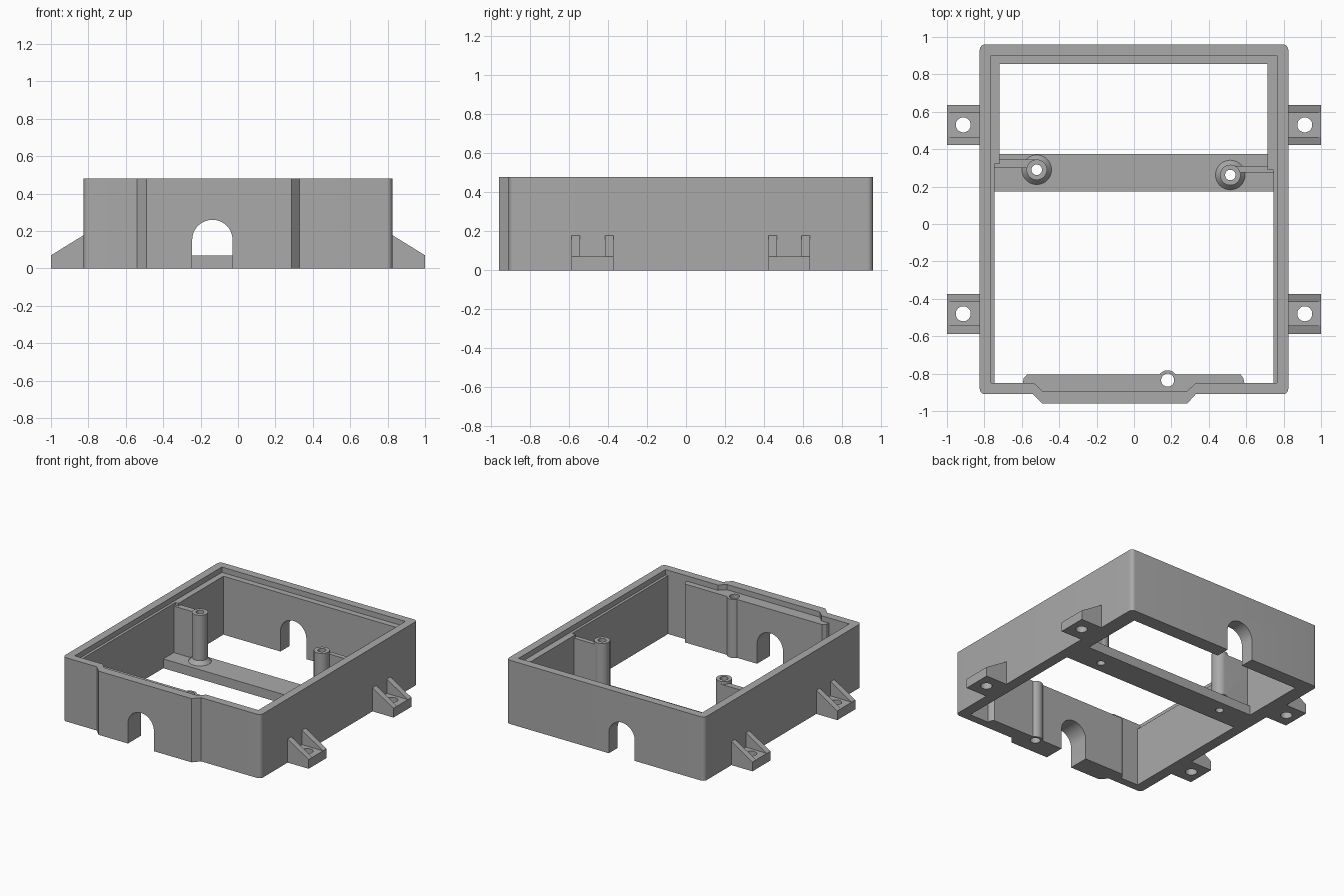
import bpy, bmesh
from math import sin, cos, radians
from mathutils import Vector

cube = bpy.data.objects.get("Cube")
if cube:
    bpy.data.objects.remove(cube, do_unlink=True)

grey = bpy.data.materials.new("matte grey")
grey.use_nodes = True
colour = (0.4, 0.4, 0.4, 1)
grey.diffuse_color = colour
grey.node_tree.nodes["Principled BSDF"].inputs["Base Color"].default_value = colour

HEIGHT, LEDGE, FLOOR = 0.48, 0.44, 0.07


def make(name, bm):
    bmesh.ops.recalc_face_normals(bm, faces=bm.faces)
    mesh = bpy.data.meshes.new(name)
    bm.to_mesh(mesh)
    bm.free()
    mesh.materials.append(grey)
    obj = bpy.data.objects.new(name, mesh)
    bpy.context.collection.objects.link(obj)
    return obj


def prism(name, points, low, high, along_y=False):
    """Extrude an xy profile along z, or an xz profile along y."""
    bm = bmesh.new()
    place = (lambda a, b, d: (a, d, b)) if along_y else (lambda a, b, d: (a, b, d))
    face = bm.faces.new([bm.verts.new(place(a, b, low)) for a, b in points])
    moved = bmesh.ops.extrude_face_region(bm, geom=[face])["geom"]
    verts = [v for v in moved if isinstance(v, bmesh.types.BMVert)]
    bmesh.ops.translate(bm, verts=verts, vec=Vector(place(0, 0, high - low)))
    return make(name, bm)


def box(name, x0, x1, y0, y1, z0, z1):
    return prism(name, [(x0, y0), (x1, y0), (x1, y1), (x0, y1)], z0, z1)


def arc(x, y, r, start, end, steps=8):
    turns = [radians(start + (end - start) * i / steps) for i in range(steps + 1)]
    return [(x + r * cos(t), y + r * sin(t)) for t in turns]


def cone(name, x, y, r0, r1, z0, z1):
    bm = bmesh.new()
    bmesh.ops.create_cone(bm, cap_ends=True, segments=40, radius1=r0, radius2=r1, depth=z1 - z0)
    bmesh.ops.translate(bm, verts=bm.verts, vec=(x, y, (z0 + z1) / 2))
    return make(name, bm)


def combine(target, tool, operation):
    mod = target.modifiers.new("combine", "BOOLEAN")
    mod.operation, mod.solver, mod.object = operation, "EXACT", tool
    bpy.context.view_layer.objects.active = target
    bpy.ops.object.modifier_apply(modifier=mod.name)
    bpy.data.objects.remove(tool, do_unlink=True)


def drill(target, x, y, r):
    combine(target, cone("drill", x, y, r, r, -0.1, 0.6), "DIFFERENCE")


def smooth(obj):
    bpy.ops.object.select_all(action="DESELECT")
    obj.select_set(True)
    bpy.context.view_layer.objects.active = obj
    bpy.ops.object.shade_smooth_by_angle(angle=radians(30))


# Outer wall with rounded corners and a shallow front bulge
SIDE, FRONT, BACK, R = 0.825, -0.91, 0.96, 0.03
outline = arc(-SIDE + R, FRONT + R, R, 180, 270)
outline += [(-0.54, FRONT), (-0.49, -0.96), (0.285, -0.96), (0.33, FRONT)]
outline += arc(SIDE - R, FRONT + R, R, 270, 360)
outline += arc(SIDE - R, BACK - R, R, 0, 90)
outline += arc(-SIDE + R, BACK - R, R, 90, 180)
wall = prism("housing_wall", outline, 0, HEIGHT)

# Recess for the lid
recess = [(-0.765, -0.85), (-0.535, -0.85), (-0.49, -0.893), (0.285, -0.893),
          (0.33, -0.85), (0.765, -0.85), (0.765, 0.9), (-0.765, 0.9)]
combine(wall, prism("lid_recess", recess, LEDGE, 0.6), "DIFFERENCE")

# Inner opening, shaped around the front pad and its screw boss
BOSS = (0.18, -0.835)
opening = [(-0.745, -0.85), (-0.595, -0.85), (-0.59, -0.825), (-0.57, -0.805)]
opening += arc(*BOSS, 0.053, 145, 35, 10)
opening += [(0.57, -0.805), (0.585, -0.825), (0.59, -0.85), (0.745, -0.85),
            (0.745, 0.29), (0.715, 0.29), (0.715, 0.855), (-0.72, 0.855),
            (-0.72, 0.32), (-0.745, 0.32)]
combine(wall, prism("inner_opening", opening, -0.1, 0.6), "DIFFERENCE")
drill(wall, *BOSS, 0.035)

# Arched cable openings in the front and back
arch = [(-0.245, -0.1)] + arc(-0.137, 0.152, 0.108, 180, 0, 24) + [(-0.029, -0.1)]
combine(wall, prism("cable_arch", arch, -1.2, 1.2, True), "DIFFERENCE")
smooth(wall)

# Cross bar with two screw posts braced to the side walls
bar = box("cross_bar", -0.76, 0.76, 0.175, 0.375, 0, FLOOR)
posts = [(-0.52, 0.29, -0.755, 0.3, 0.345), (0.515, 0.262, 0.755, 0.275, 0.31)]
for x, y, wall_x, rib0, rib1 in posts:
    combine(bar, cone("post", x, y, 0.055, 0.055, 0.02, LEDGE), "UNION")
    combine(bar, cone("post_flare", x, y, 0.08, 0.054, FLOOR - 0.001, 0.1), "UNION")
    rib = box("rib", min(x, wall_x), max(x, wall_x), rib0, rib1, 0.02, 0.42)
    combine(bar, rib, "UNION")
for x, y, *rest in posts:
    drill(bar, x, y, 0.028)
smooth(bar)

# Mounting lugs with sloped gussets
for side, label in ((1, "left"), (-1, "right")):
    for y, end in ((0.53, "back"), (-0.48, "front")):
        near, far = side * 0.82, side * 1.0
        lug = box(f"{label}_{end}_mounting_lug", min(near, far), max(near, far),
                  y - 0.107, y + 0.107, 0, FLOOR)
        drill(lug, side * 0.913, y, 0.04)
        smooth(lug)
        slope = [(near, FLOOR), (far, FLOOR), (side * 0.825, 0.178), (near, 0.178)]
        for k, edge in enumerate((y - 0.107, y + 0.064)):
            prism(f"{label}_{end}_gusset_{k + 1}", slope, edge, edge + 0.043, True)
